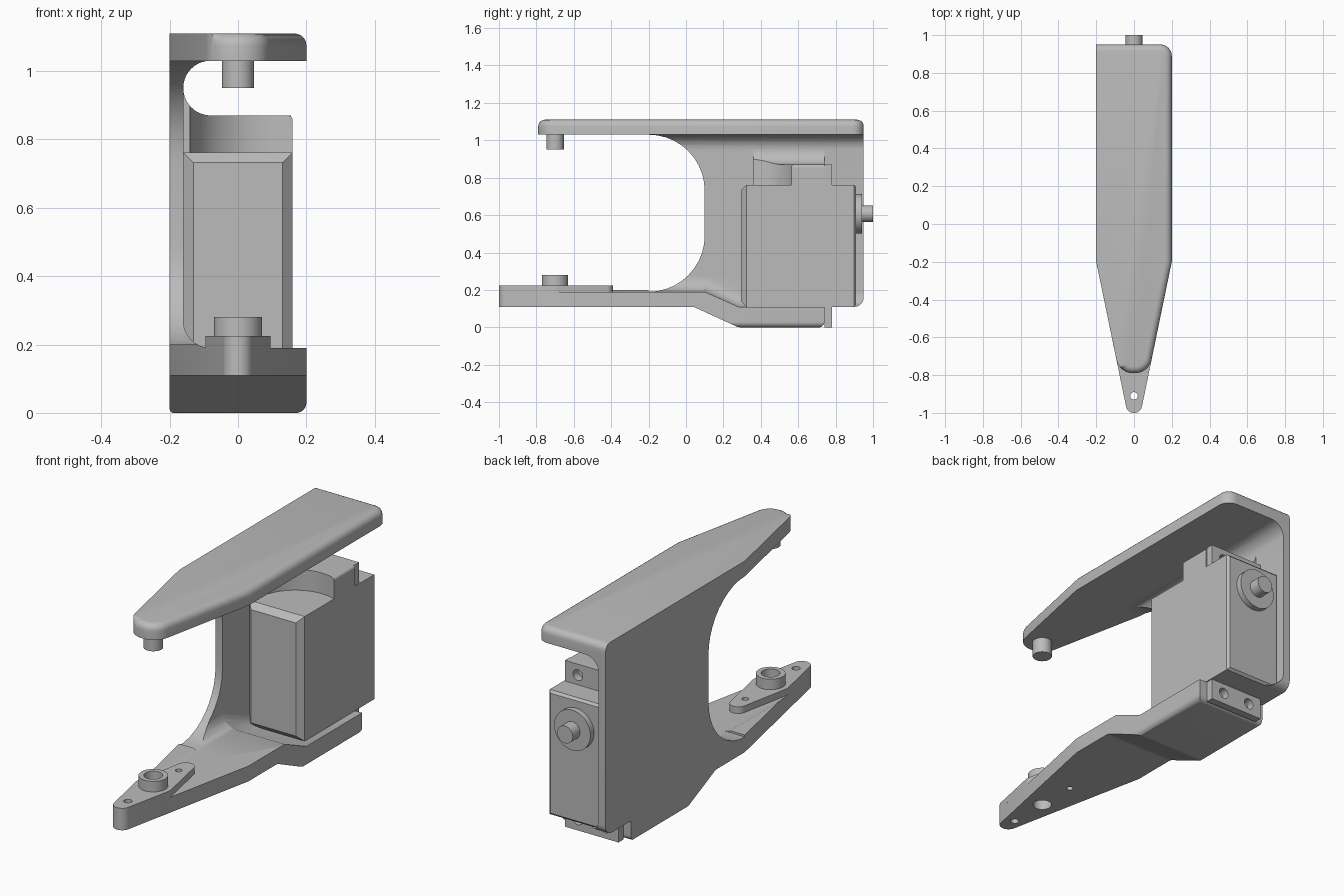
import bpy, bmesh, math
from mathutils import Vector

if "Cube" in bpy.data.objects:
    bpy.data.objects.remove(bpy.data.objects["Cube"])

grey = bpy.data.materials.new("plain_grey")
grey.use_nodes = True
grey.diffuse_color = (0.5, 0.5, 0.5, 1)
grey.node_tree.nodes["Principled BSDF"].inputs["Base Color"].default_value = (0.5, 0.5, 0.5, 1)


def rounded(corners, steps=10):
    """Outline from (u, v, optional radius) corners, each radius drawn as an arc."""
    pts = []
    n = len(corners)
    for i, c in enumerate(corners):
        p = Vector(c[:2])
        if len(c) < 3:
            pts.append(p)
            continue
        a = (Vector(corners[i - 1][:2]) - p).normalized()
        b = (Vector(corners[(i + 1) % n][:2]) - p).normalized()
        half = a.angle(b) / 2
        mid = p + (a + b).normalized() * c[2] / math.sin(half)
        reach = c[2] / math.tan(half)
        s, e = p + a * reach - mid, p + b * reach - mid
        turn = s.angle(e)
        for k in range(steps + 1):
            t = k / steps
            pts.append(mid + (s * math.sin((1 - t) * turn) + e * math.sin(t * turn)) / math.sin(turn))
    return pts


def finish(name, bm):
    bmesh.ops.recalc_face_normals(bm, faces=bm.faces)
    mesh = bpy.data.meshes.new(name)
    bm.to_mesh(mesh)
    bm.free()
    mesh.materials.append(grey)
    obj = bpy.data.objects.new(name, mesh)
    bpy.context.collection.objects.link(obj)
    return obj


def prism(name, corners, axis, lo, hi, bevels=()):
    """Extrude an outline along an axis; bevels are (edge rule, width, segments)."""
    place = {"x": lambda u, v, w: (w, u, v),
             "y": lambda u, v, w: (u, w, v),
             "z": lambda u, v, w: (u, v, w)}[axis]
    bm = bmesh.new()
    pts = rounded(corners)
    ends = [[bm.verts.new(place(p.x, p.y, w)) for p in pts] for w in (lo, hi)]
    for ring in ends:
        bm.faces.new(ring)
    for i in range(len(pts)):
        j = (i + 1) % len(pts)
        bm.faces.new((ends[0][i], ends[0][j], ends[1][j], ends[1][i]))
    bmesh.ops.recalc_face_normals(bm, faces=bm.faces)
    for rule, width, segments in bevels:
        edges = [e for e in bm.edges if rule(e.verts[0].co, e.verts[1].co)]
        bmesh.ops.bevel(bm, geom=edges, offset=width, segments=segments, profile=0.5, affect="EDGES")
    return finish(name, bm)


def cylinder(name, axis, centre, radius, lo, hi, sides=40):
    u, v = centre
    ring = [(u + radius * math.cos(math.tau * k / sides),
             v + radius * math.sin(math.tau * k / sides)) for k in range(sides)]
    return prism(name, ring, axis, lo, hi)


def combine(obj, other, mode):
    mod = obj.modifiers.new("combine", "BOOLEAN")
    mod.operation, mod.solver, mod.object = mode, "EXACT", other
    bpy.context.view_layer.objects.active = obj
    bpy.ops.object.modifier_apply(modifier=mod.name)
    bpy.data.objects.remove(other)


def rect(u0, v0, u1, v1):
    return [(u0, v0), (u1, v0), (u1, v1), (u0, v1)]


# Frame: side wall and lower arm from section, silhouette and plan
frame = prism("frame", [(-0.2, 0, 0.012), (-0.2, 1.05), (-0.08, 1.05), (-0.08, 1.03), (-0.16, 1.03, 0.079),
                        (-0.16, 0.19, 0.08), (0.2, 0.19), (0.2, 0, 0.03)], "y", -1.1, 1.0)
silhouette = prism("silhouette", [(-1.05, 0.11), (0.04, 0.11, 0.06), (0.28, 0, 0.06), (0.74, 0, 0.03),
                                  (0.74, 0.11), (0.95, 0.11, 0.05), (0.95, 1.06), (-0.2, 1.06),
                                  (-0.2, 1.03), (0.1, 1.03, 0.299), (0.1, 0.19, 0.3), (-0.2, 0.19),
                                  (-0.2, 0.2), (-1.05, 0.2)], "x", -0.3, 0.3)
combine(frame, silhouette, "INTERSECT")
plan = prism("plan", [(-0.2, 0.95), (-0.2, -0.2), (-0.035, -1, 0.042), (0.035, -1, 0.042),
                      (0.2, -0.2), (0.2, 0.95)], "z", -0.1, 1.2)
combine(frame, plan, "INTERSECT")

# Sloped pocket under the motor, keeping the fillet against the wall
pocket = prism("pocket", [(0.1, 0.19), (0.28, 0.11), (1.0, 0.11), (1.0, 0.4), (0.1, 0.4)], "x", -0.16, 0.3,
               [(lambda a, b: max(a.x, b.x) < -0.15 and max(a.z, b.z) < 0.2, 0.075, 6)])
combine(frame, pocket, "DIFFERENCE")

# Upper arm with a rounded top rim
top_arm = prism("top_arm", [(-0.2, 0.95), (-0.2, -0.2), (-0.078, -0.79, 0.09), (0.078, -0.79, 0.09),
                            (0.2, -0.2), (0.2, 0.95, 0.06)], "z", 1.03, 1.11,
                [(lambda a, b: min(a.z, b.z) > 1.1 and (a.x + b.x) / 2 > -0.07, 0.035, 5)])
combine(frame, top_arm, "UNION")

# Motor stop block with a hollowed front
stop = prism("motor_stop", [(-0.17, 0.76), (0.16, 0.76), (0.16, 0.87, 0.015), (-0.16, 0.87, 0.08),
                            (-0.16, 0.96), (-0.17, 0.96)], "y", 0.36, 0.74)
combine(stop, cylinder("hollow", "z", (0.08, 0.36), 0.22, 0.7, 1.0, 64), "DIFFERENCE")

# Horn plate and collar on the lower arm
horn = prism("horn_plate", [(-0.035, -1, 0.042), (0.035, -1, 0.042), (0.097, -0.7, 0.08),
                            (0.035, -0.39, 0.042), (-0.035, -0.39, 0.042), (-0.097, -0.7, 0.08)],
             "z", 0.19, 0.225)
collar = cylinder("horn_collar", "z", (0, -0.7), 0.07, 0.225, 0.28)
for y, radius in ((-0.91, 0.02), (-0.7, 0.045), (-0.49, 0.016)):
    for part in (frame, horn, collar):
        if part is not collar or y == -0.7:
            combine(part, cylinder("drill", "z", (0, y), radius, 0.05, 0.4), "DIFFERENCE")

peg = cylinder("top_peg", "z", (0, -0.7), 0.047, 0.95, 1.04)

# Motor: chamfered body, mounting tabs, washer and shaft
body = prism("motor_body", rect(-0.16, 0.11, 0.16, 0.762), "y", 0.293, 0.91,
             [(lambda a, b: max(a.y, b.y) < 0.3, 0.03, 1),
              (lambda a, b: min(a.y, b.y) > 0.9, 0.012, 1)])
tabs = []
for name, low, high in (("lower_tab", 0.0, 0.115), ("upper_tab", 0.755, 0.87)):
    tab = prism(name, rect(-0.155, low, 0.155, high), "y", 0.74, 0.78)
    for x in (-0.08, 0.08):
        combine(tab, cylinder("drill", "y", (x, (low + high) / 2), 0.028, 0.7, 0.8), "DIFFERENCE")
    tabs.append(tab)
washer = cylinder("shaft_washer", "y", (0, 0.607), 0.105, 0.905, 0.94)
shaft = cylinder("shaft", "y", (0, 0.607), 0.045, 0.93, 1.0)

# Smooth the curved surfaces, keep hard edges crisp
bpy.ops.object.select_all(action="DESELECT")
for obj in [frame, stop, horn, collar, peg, body, washer, shaft] + tabs:
    obj.select_set(True)
bpy.context.view_layer.objects.active = frame
bpy.ops.object.shade_smooth_by_angle(angle=math.radians(30))
